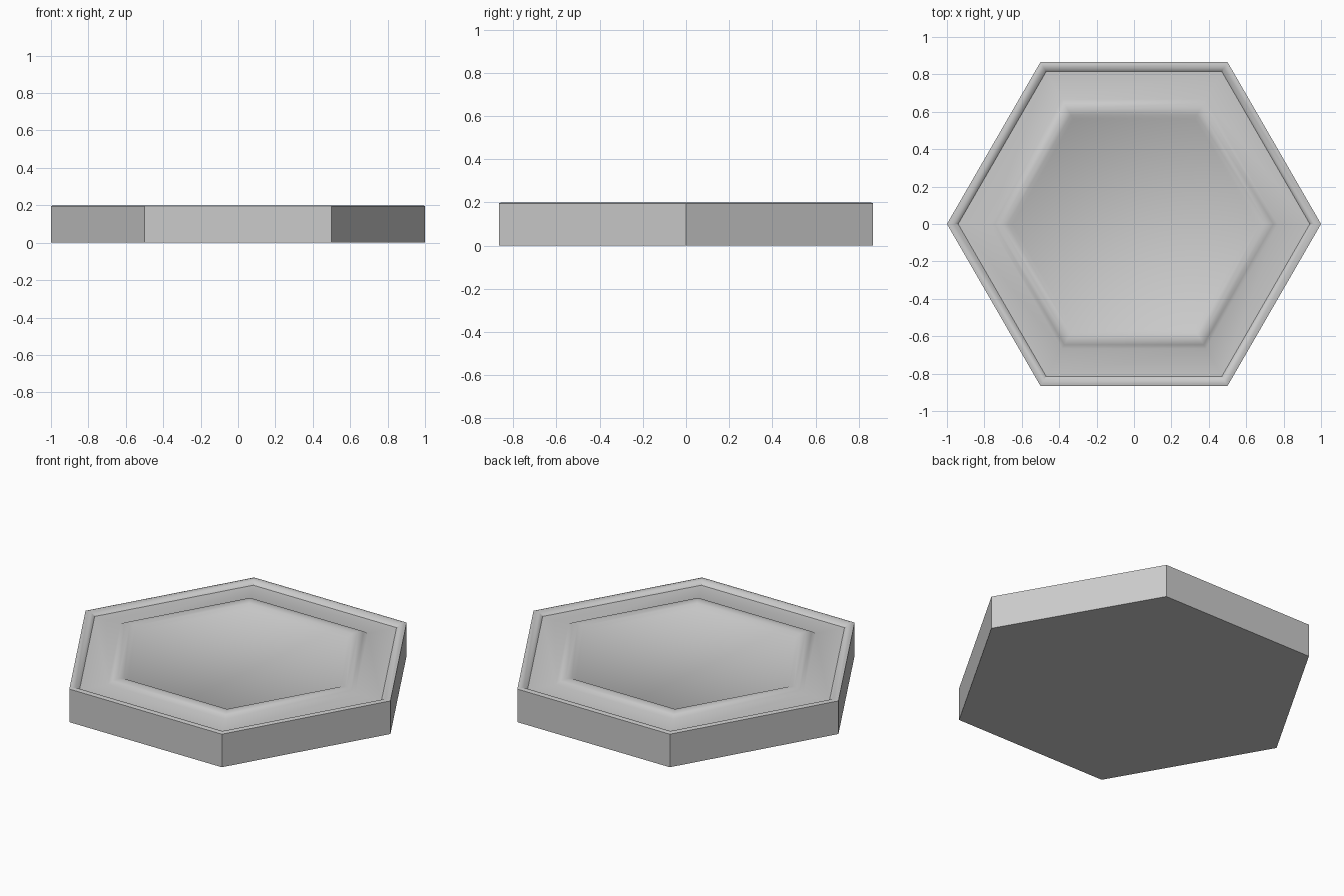
import bpy, bmesh, math

if "Cube" in bpy.data.objects:
    bpy.data.objects.remove(bpy.data.objects["Cube"])

SIDES = 6
FLOOR = 0.178

# Half-profile (corner radius, height): wall, raised rim, floor, raised inner ridge, floor
profile = [(1.0, 0.0), (1.0, 0.196), (0.985, 0.2), (0.962, 0.197), (0.94, FLOOR),
           (0.77, FLOOR), (0.745, 0.194), (0.71, 0.2), (0.675, 0.194), (0.65, FLOOR)]


def hex_ring(bm, radius, z):
    return [bm.verts.new((radius * math.cos(math.tau * i / SIDES),
                          radius * math.sin(math.tau * i / SIDES), z))
            for i in range(SIDES)]


bm = bmesh.new()
rings = [hex_ring(bm, r, z) for r, z in profile]
for a, b in zip(rings, rings[1:]):
    for i in range(SIDES):
        j = (i + 1) % SIDES
        bm.faces.new((a[i], a[j], b[j], b[i]))

# Underside and centre panel
bm.faces.new(rings[0][::-1])
bm.faces.new(rings[-1])
bmesh.ops.recalc_face_normals(bm, faces=bm.faces[:])

mesh = bpy.data.meshes.new("hexagonal_tile")
bm.to_mesh(mesh)
bm.free()
tile = bpy.data.objects.new("hexagonal_tile", mesh)
bpy.context.collection.objects.link(tile)

# Soft rim and ridge, crisp outer walls
bpy.context.view_layer.objects.active = tile
tile.select_set(True)
bpy.ops.object.shade_smooth_by_angle(angle=math.radians(40))
